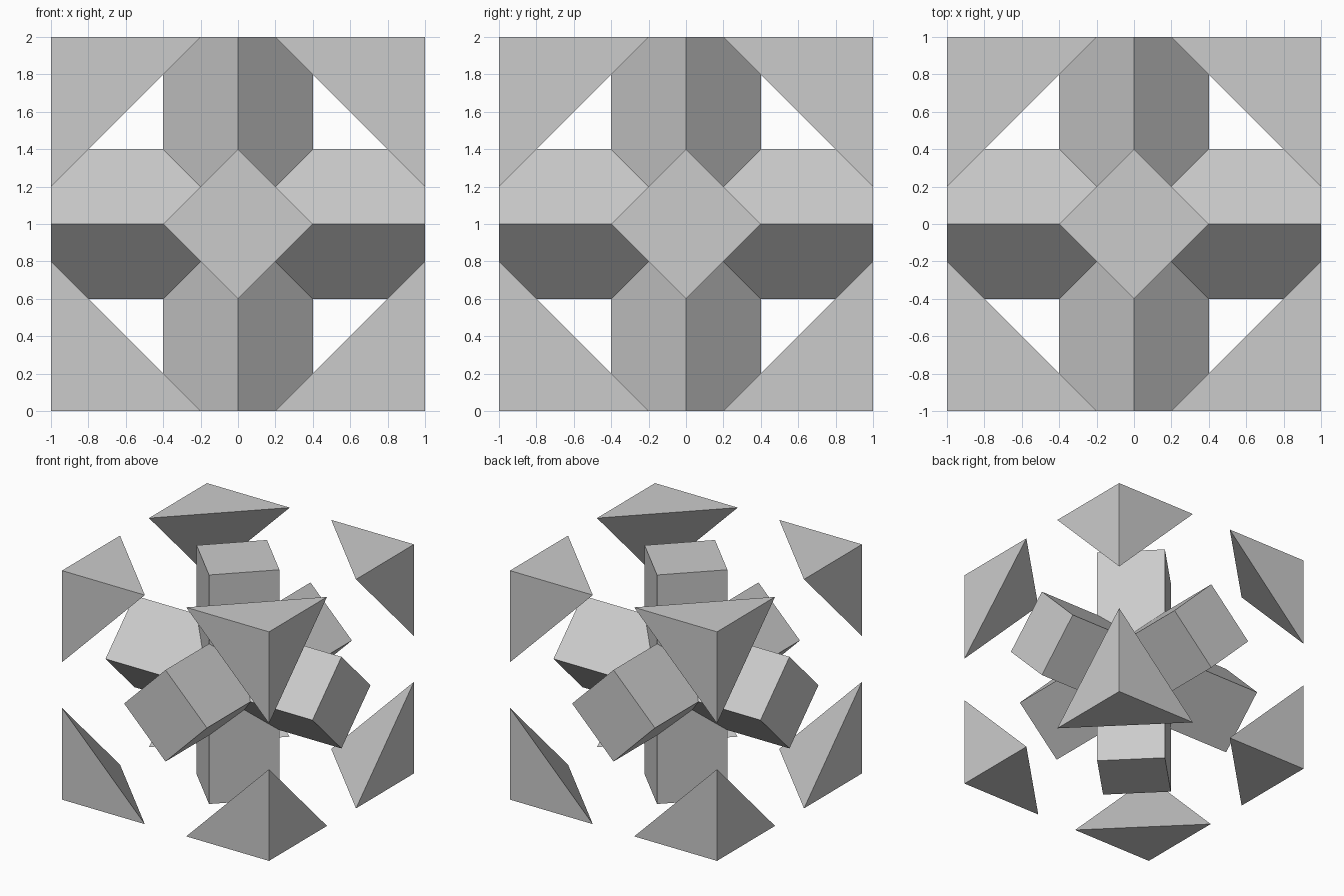
import bpy
import bmesh
from itertools import product
from mathutils import Vector

HALF = 1.0      # half the overall size
CORNER = 0.8    # leg length of each corner piece
RADIUS = 0.4    # centre-to-edge size of the diamond bars
CENTRE = Vector((0, 0, HALF))

default = bpy.data.objects.get("Cube")
if default:
    bpy.data.objects.remove(default, do_unlink=True)

# Single plain grey
grey = bpy.data.materials.new("light_grey")
grey.use_nodes = True
colour = (0.6, 0.6, 0.6, 1)
grey.diffuse_color = colour
grey.node_tree.nodes["Principled BSDF"].inputs["Base Color"].default_value = colour


def add_hull(name, points):
    """Make a flat-faced convex solid around the given points."""
    bm = bmesh.new()
    for p in points:
        bm.verts.new(p + CENTRE)
    bmesh.ops.convex_hull(bm, input=bm.verts[:])
    bmesh.ops.dissolve_limit(bm, angle_limit=0.01, verts=bm.verts[:], edges=bm.edges[:])
    bmesh.ops.recalc_face_normals(bm, faces=bm.faces[:])
    mesh = bpy.data.meshes.new(name)
    bm.to_mesh(mesh)
    bm.free()
    mesh.materials.append(grey)
    obj = bpy.data.objects.new(name, mesh)
    bpy.context.collection.objects.link(obj)


axes = [Vector((1, 0, 0)), Vector((0, 1, 0)), Vector((0, 0, 1))]

# Three crossing bars with a diamond cross-section
for i, label in enumerate(("side_to_side", "front_to_back", "upright")):
    along, u, v = axes[i], axes[(i + 1) % 3], axes[(i + 2) % 3]
    ring = [u * RADIUS, v * RADIUS, -u * RADIUS, -v * RADIUS]
    add_hull(label + "_bar", [p + along * end for p in ring for end in (-HALF, HALF)])

# Eight corner pieces, each a cube corner cut off by a sloping plane
for sx, sy, sz in product((-1, 1), repeat=3):
    tip = Vector((sx, sy, sz)) * HALF
    inner = [tip - axis * s * CORNER for axis, s in zip(axes, (sx, sy, sz))]
    name = "_".join(("top" if sz > 0 else "bottom",
                     "back" if sy > 0 else "front",
                     "left" if sx > 0 else "right", "corner"))
    add_hull(name, [tip] + inner)
